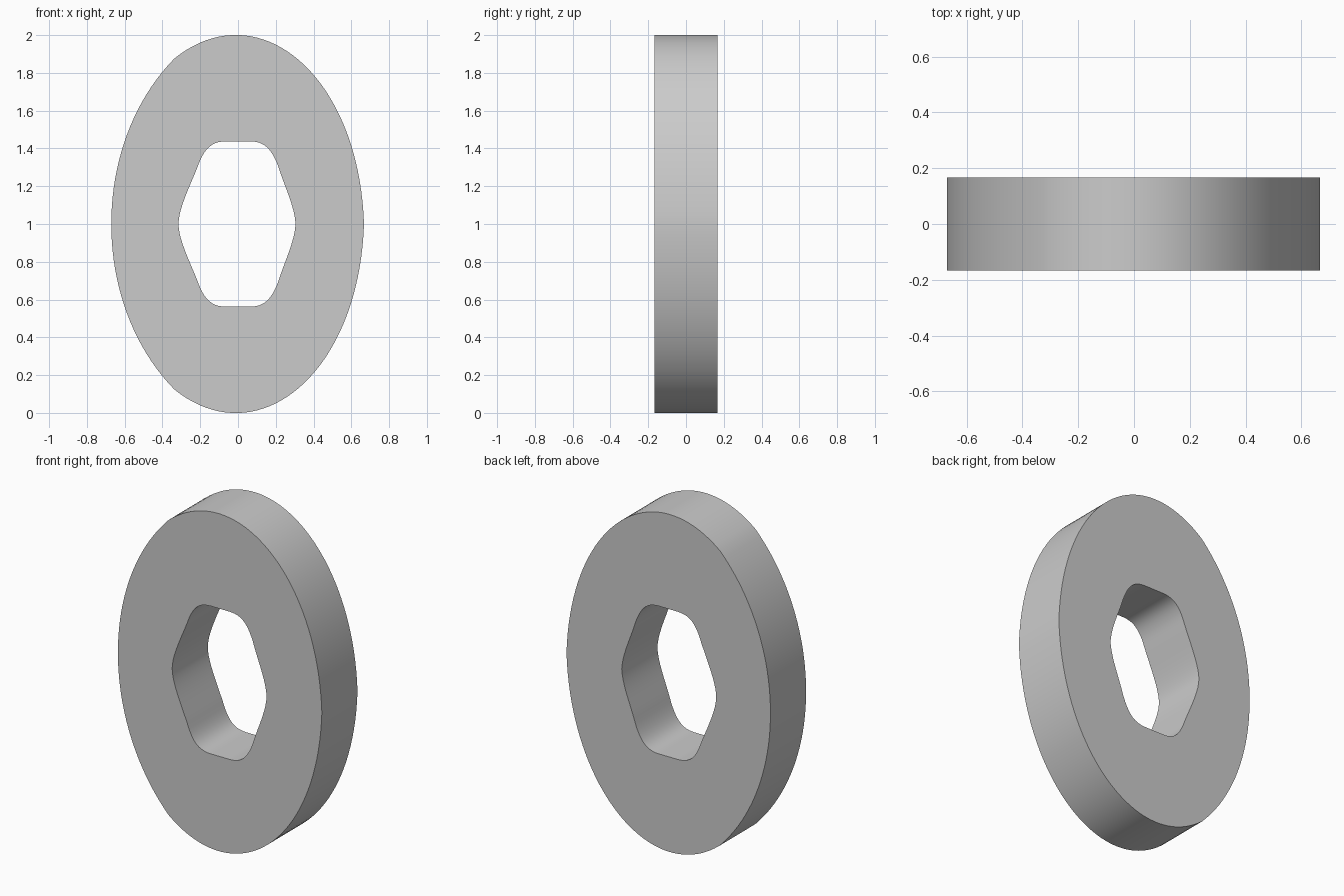
import bpy, bmesh
from mathutils import Vector
from mathutils.geometry import interpolate_bezier

if "Cube" in bpy.data.objects:
    bpy.data.objects.remove(bpy.data.objects["Cube"])

HALF = 0.167      # half thickness along y


def trace(segments, n):
    """Sample a chain of cubic segments (x, z height above the centre)."""
    pts = []
    for seg in segments:
        a, h1, h2, b = [Vector((x, z, 0)) for x, z in seg]
        pts += interpolate_bezier(a, h1, h2, b, n + 1)[:-1]
    return pts


def mirrored(seg):
    """Lower half counterpart, reversed so the loop keeps its direction."""
    return [(x, -z) for x, z in reversed(seg)]


# Outer rim: three arcs meeting at faint corners
top = [(0.667, 0), (0.64, 0.80), (0.10, 1.23), (-0.338, 0.875)]
left = [(-0.338, 0.875), (-0.782, 0.42), (-0.782, -0.42), (-0.338, -0.875)]
outer = trace([top, left, mirrored(top)], 40)

# Hole: softened hexagon, upper half from right to left
upper = [
    [(0.305, 0), (0.298, 0.10), (0.245, 0.20), (0.215, 0.30)],
    [(0.215, 0.30), (0.175, 0.41), (0.13, 0.438), (0.06, 0.438)],
    [(0.06, 0.438), (0.02, 0.438), (-0.02, 0.438), (-0.06, 0.438)],
    [(-0.06, 0.438), (-0.14, 0.438), (-0.18, 0.40), (-0.215, 0.30)],
    [(-0.215, 0.30), (-0.255, 0.20), (-0.315, 0.08), (-0.315, 0)],
]
hole = trace(upper + [mirrored(s) for s in reversed(upper)], 10)

# Fill the ring profile, then extrude it through the thickness
bm = bmesh.new()
edges = []
for loop in (outer, hole):
    vs = [bm.verts.new((p.x, -HALF, p.y + 1)) for p in loop]
    edges += [bm.edges.new((vs[i - 1], vs[i])) for i in range(len(vs))]
bmesh.ops.triangle_fill(bm, edges=edges, use_beauty=True)
ext = bmesh.ops.extrude_face_region(bm, geom=bm.faces[:], use_keep_orig=True)
moved = [g for g in ext["geom"] if isinstance(g, bmesh.types.BMVert)]
bmesh.ops.translate(bm, verts=moved, vec=(0, 2 * HALF, 0))
bmesh.ops.recalc_face_normals(bm, faces=bm.faces[:])

mesh = bpy.data.meshes.new("oval_ring")
bm.to_mesh(mesh)
bm.free()
ring = bpy.data.objects.new("oval_ring", mesh)
bpy.context.collection.objects.link(ring)
bpy.context.view_layer.objects.active = ring
ring.select_set(True)
bpy.ops.object.shade_smooth_by_angle(angle=0.6)
